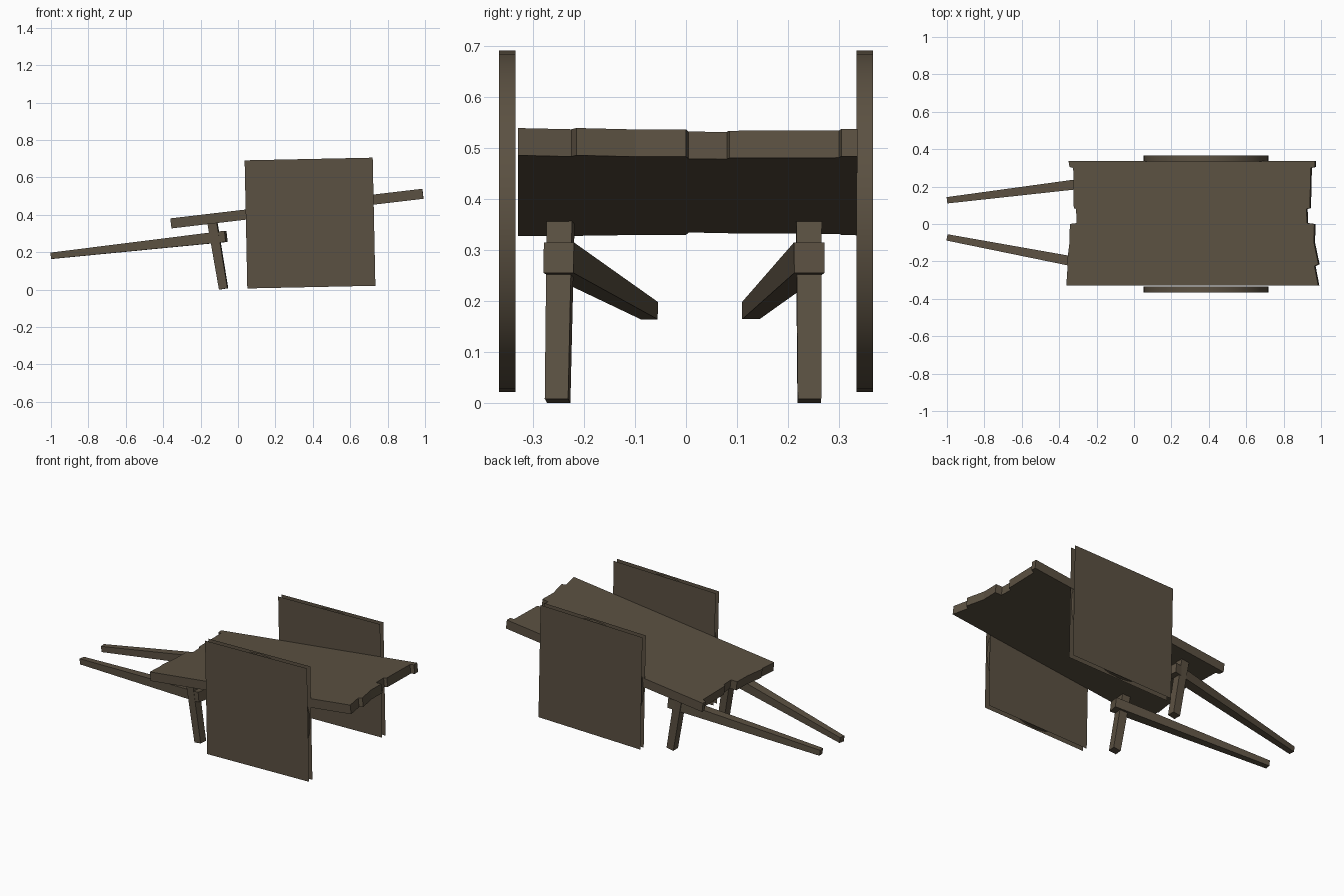
import bpy, bmesh, math
from mathutils import Vector

if "Cube" in bpy.data.objects:
    bpy.data.objects.remove(bpy.data.objects["Cube"])

wood = bpy.data.materials.new("weathered wood")
wood.diffuse_color = (0.105, 0.082, 0.054, 1)
wood.use_nodes = True
wood.node_tree.nodes["Principled BSDF"].inputs["Base Color"].default_value = wood.diffuse_color


def finish(name, bm, recalc=True):
    if recalc:
        bmesh.ops.recalc_face_normals(bm, faces=bm.faces)
    me = bpy.data.meshes.new(name)
    bm.to_mesh(me)
    bm.free()
    me.materials.append(wood)
    ob = bpy.data.objects.new(name, me)
    bpy.context.collection.objects.link(ob)
    return ob


def beam(name, p0, p1, s0, s1):
    """Square tapered beam between two points."""
    p0, p1 = Vector(p0), Vector(p1)
    d = (p1 - p0).normalized()
    side = d.cross(Vector((0, 0, 1))).normalized()
    up = side.cross(d)
    bm = bmesh.new()
    rings = []
    for p, s in ((p0, s0), (p1, s1)):
        rings.append([bm.verts.new(p + side * a * s / 2 + up * b * s / 2)
                      for a, b in ((-1, -1), (1, -1), (1, 1), (-1, 1))])
    bm.faces.new(rings[0])
    bm.faces.new(rings[1])
    for i in range(4):
        j = (i + 1) % 4
        bm.faces.new((rings[0][i], rings[0][j], rings[1][j], rings[1][i]))
    return finish(name, bm)


# sloping bed with broken plank ends (outline seen from above)
right_end = [(0.985, -0.33), (0.965, -0.225), (0.986, -0.215), (0.962, -0.10),
             (0.964, 0.0), (0.925, 0.005), (0.922, 0.08), (0.94, 0.085),
             (0.945, 0.30), (0.968, 0.305), (0.968, 0.337)]
left_end = [(-0.35, 0.337), (-0.345, 0.305), (-0.325, 0.30), (-0.322, 0.085),
            (-0.31, 0.08), (-0.306, 0.005), (-0.343, 0.0), (-0.345, -0.10),
            (-0.36, -0.22), (-0.355, -0.225), (-0.362, -0.33)]
bm = bmesh.new()
face = bm.faces.new([bm.verts.new((x, y, 0.38 + (x + 0.37) * 0.1175))
                     for x, y in right_end + left_end])
ext = bmesh.ops.extrude_face_region(bm, geom=[face], use_keep_orig=True)
bmesh.ops.translate(bm, vec=(0.0063, 0, -0.0535),
                    verts=[g for g in ext["geom"] if isinstance(g, bmesh.types.BMVert)])
finish("bed", bm)

# legs and handles
for side, y_foot, y_top in (("front", -0.252, -0.246), ("back", 0.242, 0.241)):
    beam(side + "_leg", (-0.077, y_foot, 0.004), (-0.136, y_top, 0.354), 0.046, 0.05)
beam("front_handle", (-0.998, -0.072, 0.181), (-0.064, -0.25, 0.285), 0.034, 0.06)
beam("back_handle", (-0.998, 0.127, 0.181), (-0.064, 0.242, 0.285), 0.034, 0.06)

# wheels: a round rim band between two square sheets
cx, cz, half, radius, tilt = 0.385, 0.356, 0.3425, 0.335, math.radians(1.2)
for side, s in (("front", -1), ("back", 1)):
    inner, outer = 0.335 * s, 0.367 * s
    bm = bmesh.new()
    n = 32
    rings = [[bm.verts.new((cx + radius * math.cos(2 * math.pi * i / n), y,
                            cz + radius * math.sin(2 * math.pi * i / n)))
              for i in range(n)] for y in (inner, outer)]
    for i in range(n):
        j = (i + 1) % n
        f = bm.faces.new((rings[0][i], rings[0][j], rings[1][j], rings[1][i]))
        f.smooth = True
        f.normal_update()
        c = f.calc_center_median() - Vector((cx, 0, cz))
        if f.normal.dot(Vector((c.x, 0, c.z))) < 0:
            f.normal_flip()
    finish(side + "_wheel_rim", bm, False)

    bm = bmesh.new()
    for y, facing in ((inner, -s), (outer, s)):
        vs = []
        for k in range(4):
            a = tilt + math.pi / 4 + k * math.pi / 2
            r = half * math.sqrt(2)
            vs.append(bm.verts.new((cx + r * math.cos(a), y, cz + r * math.sin(a))))
        f = bm.faces.new(vs)
        f.normal_update()
        if f.normal.y * facing < 0:
            f.normal_flip()
    finish(side + "_wheel_sheets", bm, False)
